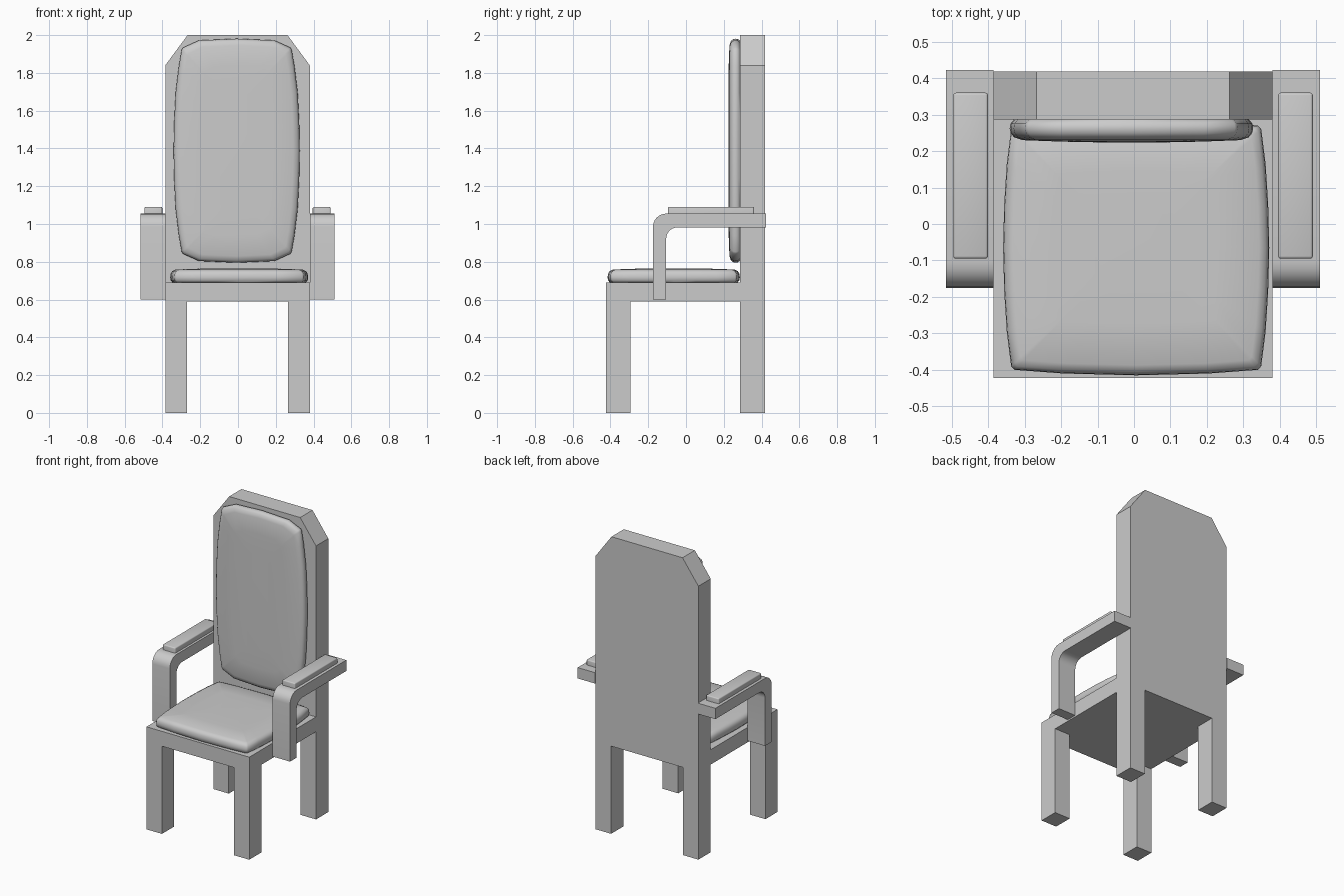
import bpy, bmesh, math
from mathutils import Matrix, Vector

if "Cube" in bpy.data.objects:
    bpy.data.objects.remove(bpy.data.objects["Cube"])


def finish(bm, name, smooth=None):
    bmesh.ops.recalc_face_normals(bm, faces=bm.faces)
    me = bpy.data.meshes.new(name)
    bm.to_mesh(me)
    bm.free()
    ob = bpy.data.objects.new(name, me)
    bpy.context.collection.objects.link(ob)
    if smooth:
        bpy.ops.object.select_all(action='DESELECT')
        ob.select_set(True)
        bpy.context.view_layer.objects.active = ob
        bpy.ops.object.shade_smooth_by_angle(angle=math.radians(smooth))
    return ob


def box(name, lo, hi, bevel=0, smooth=None):
    bm = bmesh.new()
    lo, hi = Vector(lo), Vector(hi)
    bmesh.ops.create_cube(bm, size=1, matrix=Matrix.Translation((lo + hi) / 2)
                          @ Matrix.Diagonal((*(hi - lo), 1)))
    if bevel:
        edges = [e for e in bm.edges if any(v.co.z > (lo.z + hi.z) / 2 for v in e.verts)]
        bmesh.ops.bevel(bm, geom=edges, offset=bevel, segments=3, affect='EDGES', profile=0.5)
    return finish(bm, name, smooth)


def prism(name, points, extrude, smooth=None):
    bm = bmesh.new()
    face = bm.faces.new([bm.verts.new(p) for p in points])
    res = bmesh.ops.extrude_face_region(bm, geom=[face], use_keep_orig=True)
    verts = [v for v in res['geom'] if isinstance(v, bmesh.types.BMVert)]
    bmesh.ops.translate(bm, verts=verts, vec=extrude)
    return finish(bm, name, smooth)


def cushion(name, quarter, rings, matrix):
    """Stack of inset outlines; quarter runs from (half width, 0) to (0, half height)."""
    half = quarter + [(-x, y) for x, y in reversed(quarter[:-1])]
    outline = half + [(-x, -y) for x, y in half[1:-1]] + [(-half[-1][0], 0)]
    outline = outline[:-1]
    hw, hh = quarter[0][0], quarter[-1][1]
    bm = bmesh.new()
    loops = [[bm.verts.new((x * (1 - d / hw), y * (1 - d / hh), h)) for x, y in outline]
             for d, h in rings]
    n = len(outline)
    for a, b in zip(loops, loops[1:]):
        for i in range(n):
            j = (i + 1) % n
            bm.faces.new((a[i], a[j], b[j], b[i]))
    bm.faces.new(loops[0])
    bm.faces.new(loops[-1])
    bmesh.ops.transform(bm, matrix=matrix, verts=bm.verts)
    return finish(bm, name, 50)


CX = -0.0025          # centre of the frame in x
W, INNER = 0.3825, 0.2675

# Back panel with chamfered top corners, in one piece with the rear legs
right = [(INNER, 0.59), (INNER, 0), (W, 0), (W, 1.84), (INNER - 0.003, 2.0)]
outline = right + [(-x, z) for x, z in reversed(right)]
prism("back_and_rear_legs", [(CX + x, 0.287, z) for x, z in outline], (0, 0.131, 0))

# Seat slab
box("seat_frame", (CX - W, -0.423, 0.59), (CX + W, 0.287, 0.69))


def arc(cy, cz, r, a0, a1, n=6):
    return [(cy + r * math.cos(math.radians(a0 + (a1 - a0) * i / n)),
             cz + r * math.sin(math.radians(a0 + (a1 - a0) * i / n))) for i in range(n + 1)]


# Bent armrest profile seen from the side
arm = ([(-0.105, 0.60), (-0.175, 0.60)] + arc(-0.105, 0.985, 0.07, 180, 90)
       + [(0.423, 1.055), (0.423, 0.982)] + arc(-0.045, 0.922, 0.06, 90, 180))

for side, s in (("left", -1), ("right", 1)):
    # Front leg
    xs = sorted((CX + s * INNER, CX + s * W))
    box(f"front_leg_{side}", (xs[0], -0.423, 0), (xs[1], -0.295, 0.59))
    # Armrest
    prism(f"armrest_{side}", [(CX + s * W, y, z) for y, z in arm], (s * 0.13, 0, 0), 40)
    # Armrest pad
    xs = sorted((CX + s * 0.398, CX + s * 0.493))
    box(f"armrest_pad_{side}", (xs[0], -0.095, 1.05), (xs[1], 0.36, 1.09), 0.007, 50)

# Seat cushion
cushion("seat_cushion",
        [(0.365, 0), (0.362, 0.12), (0.355, 0.23), (0.343, 0.325), (0.334, 0.335),
         (0.2, 0.345), (0, 0.350)],
        [(0.012, 0), (0.002, 0.012), (0, 0.028), (0.002, 0.046), (0.010, 0.060),
         (0.028, 0.069), (0.14, 0.073), (0.25, 0.075)],
        Matrix.Translation((0.006, -0.065, 0.69)))

# Back cushion, turned upright against the panel
cushion("back_cushion",
        [(0.334, 0), (0.331, 0.15), (0.323, 0.31), (0.306, 0.45), (0.291, 0.535),
         (0.284, 0.546), (0.2, 0.584), (0, 0.593)],
        [(0.012, 0), (0.002, 0.012), (0, 0.025), (0.003, 0.038), (0.012, 0.049),
         (0.035, 0.057), (0.14, 0.061), (0.24, 0.063)],
        Matrix.Translation((-0.007, 0.287, 1.388)) @ Matrix.Rotation(math.pi / 2, 4, 'X'))
